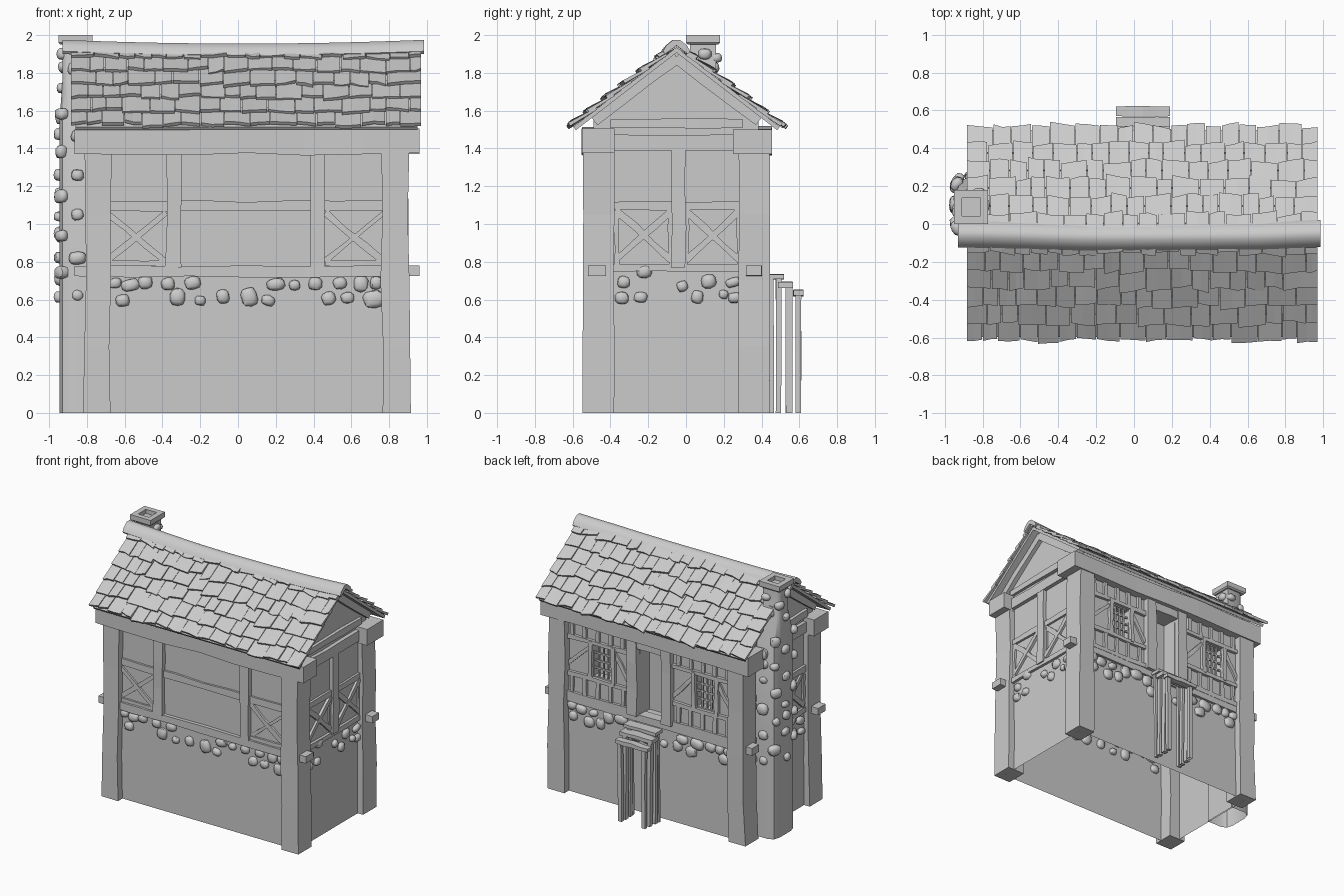
import bpy, bmesh, math, random
from mathutils import Vector, Matrix

if "Cube" in bpy.data.objects:
    bpy.data.objects.remove(bpy.data.objects["Cube"])

random.seed(7)
V = Vector
R = lambda a: random.uniform(-a, a)


def finish(bm, name, smooth=False, open_base=False):
    if open_base:
        low = [f for f in bm.faces if all(v.co.z < 1e-4 for v in f.verts)]
        bmesh.ops.delete(bm, geom=low, context='FACES_ONLY')
    bmesh.ops.recalc_face_normals(bm, faces=bm.faces[:])
    me = bpy.data.meshes.new(name)
    bm.to_mesh(me)
    bm.free()
    ob = bpy.data.objects.new(name, me)
    bpy.context.collection.objects.link(ob)
    if smooth:
        bpy.ops.object.select_all(action='DESELECT')
        ob.select_set(True)
        bpy.context.view_layer.objects.active = ob
        bpy.ops.object.shade_smooth_by_angle(angle=math.radians(40))
    return ob


def loft(bm, rings):
    vs = [[bm.verts.new(p) for p in r] for r in rings]
    n = len(vs[0])
    for a, b in zip(vs, vs[1:]):
        for i in range(n):
            bm.faces.new((a[i], a[(i + 1) % n], b[(i + 1) % n], b[i]))
    bm.faces.new(vs[0][::-1])
    bm.faces.new(vs[-1])


def timber(bm, p0, p1, w, d, n, jit=.004, seg=3):
    """Slightly crooked beam; w across, d along the normal n."""
    p0, p1, n = V(p0), V(p1), V(n)
    side = (p1 - p0).cross(n).normalized()
    rings = []
    for i in range(seg + 1):
        c = p0.lerp(p1, i / seg) + side * R(jit) + n * R(jit * .5)
        a, b = side * (w / 2 + R(jit)), n * (d / 2 + R(jit * .5))
        rings.append([c - a - b, c + a - b, c + a + b, c - a + b])
    loft(bm, rings)


def box(bm, lo, hi):
    x0, y0, z0 = lo
    x1, y1, z1 = hi
    loft(bm, [[(x0, y0, z), (x1, y0, z), (x1, y1, z), (x0, y1, z)] for z in (z0, z1)])


def stone(bm, p, n, r):
    n = V(n).normalized()
    m = Matrix.Translation(p) @ n.to_track_quat('Z', 'Y').to_matrix().to_4x4() @ Matrix.Rotation(R(.35), 4, 'Z')
    sx, sy = r * random.uniform(.8, 1.15), r * random.uniform(.7, 1.0)
    for v in bmesh.ops.create_icosphere(bm, subdivisions=2, radius=1)['verts']:
        c = v.co.copy()
        c = V([math.copysign(abs(t) ** .75, t) for t in c]) * (1 + R(.06))
        v.co = m @ V((c.x * sx, c.y * sy, c.z * .03))


X0, X1, Y0, Y1, YC = -.77, .86, -.49, .385, -.05
# each wall: (map from (u, z) to 3D, outward normal)
FRONT = (lambda u, z: V((u, Y0, z)), V((0, -1, 0)))
BACK = (lambda u, z: V((u, Y1, z)), V((0, 1, 0)))
RIGHT = (lambda u, z: V((X1, u, z)), V((1, 0, 0)))
LEFT = (lambda u, z: V((X0, u, z)), V((-1, 0, 0)))


def strip(bm, wall, a, b, w, d=.04, seg=3):
    timber(bm, wall[0](*a), wall[0](*b), w, d, wall[1], seg=seg)


# house body with door and window recesses, open underneath
bm = bmesh.new()
prof = [(Y0, 0), (Y1, 0), (Y1, 1.57), (YC, 1.91), (Y0, 1.57)]
loft(bm, [[(x, y, z) for y, z in prof] for x in (X0, X1)])
body = finish(bm, "house_body")
bm = bmesh.new()
box(bm, (-.075, Y1 - .12, .77), (.135, .6, 1.31))
WIN = (-.45, .46)
for x in WIN:
    box(bm, (x - .08, Y1 - .06, .975), (x + .08, .6, 1.22))
cutter = finish(bm, "opening_cutter")
cutter.hide_render = True
mod = body.modifiers.new("openings", 'BOOLEAN')
mod.operation, mod.object, mod.solver = 'DIFFERENCE', cutter, 'EXACT'
bpy.context.view_layer.objects.active = body
bpy.ops.object.modifier_apply(modifier=mod.name)
bpy.data.objects.remove(cutter)
bm = bmesh.new()
bm.from_mesh(body.data)
bmesh.ops.delete(bm, geom=[f for f in bm.faces if all(v.co.z < 1e-4 for v in f.verts)], context='FACES_ONLY')
bm.to_mesh(body.data)
bm.free()

# corner posts
bm = bmesh.new()
for x in (-.75, .84):
    for y in (-.463, .36):
        timber(bm, (x, y, 0), (x * .985, y, 1.4), .142, .165, (0, 1, 0), .006, 4)
finish(bm, "corner_posts", open_base=True)

# eave beams and floor sill beams running past the posts
bm = bmesh.new()
for y, w in ((-.463, .175), (.353, .2)):
    timber(bm, (-.865, y, 1.44), (.962, y, 1.44), .14, w, (0, 1, 0), .006, 6)
finish(bm, "eave_beams")
bm = bmesh.new()
for y, w in ((-.472, .095), (.36, .085)):
    timber(bm, (-.865, y, .75), (.96, y, .75), .058, w, (0, 1, 0), .004, 6)
finish(bm, "sill_beams")

# front framing: two studs, rail, cross-braced end panels
bm = bmesh.new()
strip(bm, FRONT, (-.70, 1.095), (.78, 1.095), .05, .03, 6)
for u in (-.34, .423):
    strip(bm, FRONT, (u, .77), (u, 1.4), .078, .07)
for u0, u1 in ((-.70, -.38), (.46, .77)):
    strip(bm, FRONT, (u0, 1.06), (u1, .8), .035, .03)
    strip(bm, FRONT, (u0, .8), (u1, 1.06), .03, .022)
    strip(bm, FRONT, (u0, .79), (u1, .79), .03, .03)
finish(bm, "front_framing")

# side framing: centre stud, rails, crosses, tie and gable rafters
for name, wall in (("right", RIGHT), ("left", LEFT)):
    bm = bmesh.new()
    for z, w, d in ((.765, .04, .04), (1.095, .045, .04), (1.43, .08, .06), (1.53, .05, .05)):
        strip(bm, wall, (-.40, z), (.30, z), w, d)
    strip(bm, wall, (-.04, .77), (-.04, 1.4), .08, .06)
    for u0, u1 in ((-.365, -.08), (0, .285)):
        strip(bm, wall, (u0, .81), (u1, 1.07), .035, .04)
        strip(bm, wall, (u0, 1.07), (u1, .81), .035, .03)
        for u in (u0, u1):
            strip(bm, wall, (u, .77), (u, 1.09), .025, .03)
    for s in (-1, 1):
        strip(bm, wall, (YC, 1.885), (YC + s * .44, 1.55), .065, .07)
    finish(bm, name + "_framing")

# back framing around door and windows
bm = bmesh.new()
for u in (-.12, .18):
    strip(bm, BACK, (u, .77), (u, 1.4), .085, .09)
strip(bm, BACK, (-.1, 1.34), (.16, 1.34), .07, .07)
for u0, u1, c in ((-.69, -.16, WIN[0]), (.22, .78, WIN[1])):
    for z in (.79, .95, 1.245):
        strip(bm, BACK, (u0, z), (u1, z), .035, .045)
    for i in range(5):
        u = u0 + (u1 - u0) * (i + .5) / 5
        strip(bm, BACK, (u, .79), (u, .95), .03, .035, 1)
        strip(bm, BACK, (u, 1.25), (u, 1.39), .03, .035, 1)
    for u in (c - .1, c + .1):
        strip(bm, BACK, (u, .95), (u, 1.25), .035, .05)
    strip(bm, BACK, (u0, 1.0), (c - .11, 1.2), .03, .03)
    strip(bm, BACK, (u1, 1.0), (c + .11, 1.2), .03, .03)
finish(bm, "back_framing")
bm = bmesh.new()
for c in WIN:
    for i in (-1, 0, 1):
        timber(bm, (c + i * .04, Y1 - .01, .97), (c + i * .04, Y1 - .01, 1.23), .012, .012, (0, 1, 0), 0, 1)
        z = 1.1 + i * .06
        timber(bm, (c - .085, Y1 - .01, z), (c + .085, Y1 - .01, z), .012, .012, (0, 1, 0), 0, 1)
finish(bm, "window_grates")

# roof boards and rows of ragged shingles
SL = V((0, .792, -.61))
boards, sh = bmesh.new(), bmesh.new()
for s in (-1, 1):
    d, n = V((0, s * SL.y, SL.z)), V((0, s * .61, .792))
    top = V((0, YC, 1.935))
    e = top + d * .69
    loft(boards, [[(x, p.y, p.z) for p in (top, e, e - n * .022, top - V((0, 0, .028)))] for x in (-.86, .95)])
    top = V((0, YC, 1.945))
    for row in range(6):
        low = .705 * (row + 1) / 6
        x = -.885
        while x < .96:
            x2 = x + random.uniform(.075, .15)
            if x2 > .91:
                x2 = .97
            drop, lift, skew = R(.014), .022 + R(.006), R(.012)
            rings = []
            for k, t in enumerate((0, .5, 1)):
                b = low + drop + skew * (t - .5) * 2 + R(.006)
                u = top + d * max(low - .165, 0)
                q = top + d * b + n * (lift + R(.003))
                xx = x + .002 + (x2 - x - .004) * t
                rings.append([(xx, p.y, p.z) for p in (u, q, q - n * .02, u - n * .012)])
            loft(sh, rings)
            x = x2
finish(boards, "roof_boards")
finish(sh, "roof_shingles")

# sagging ridge cap
bm = bmesh.new()
rings = []
for i in range(13):
    t = i / 12
    x, z = -.93 + 1.915 * t, 1.955 + .02 * (2 * t - 1) ** 2
    y = -.052 - .018 * math.sin(t * math.pi) + R(.003)
    rings.append([(x, y + a, z + b) for a, b in
                  ((-.072, -.06), (-.055, -.03), (-.018, 0), (.018, 0), (.055, -.03), (.072, -.06), (.06, -.075), (0, -.03), (-.06, -.075))])
loft(bm, rings)
finish(bm, "ridge_cap", smooth=True)

# chimney stack, tapering to a neck, with a hollow cap
wide = [(-.76, -.04), (-.89, -.04), (-.93, -.02), (-.945, .03), (-.945, .17), (-.93, .22), (-.89, .24), (-.76, .24)]
neck = [(-.79, .02), (-.9, .02), (-.92, .028), (-.93, .045), (-.93, .13), (-.92, .15), (-.9, .16), (-.79, .16)]
bm = bmesh.new()
loft(bm, [[(x, y, z) for x, y in r] for r, z in ((wide, 0), (wide, .8), (wide, 1.55), (neck, 1.75), (neck, 1.965))])
finish(bm, "chimney_stack", smooth=True, open_base=True)
bm = bmesh.new()
loft(bm, [[(-.86 + a * h, .09 + b * h, z) for a, b in ((-1, -1), (1, -1), (1, 1), (-1, 1))]
          for h, z in ((.08, 1.95), (.09, 1.96), (.09, 2.0), (.048, 2.0), (.048, 1.968))])
finish(bm, "chimney_cap")

# rubble stones set into walls and chimney
bm = bmesh.new()
up = (-.65, -.57, -.49, -.37, -.24, .2, .3, .41, .54, .65, .73)
down = (-.61, -.32, -.2, -.08, .06, .16, .48, .58, .72)
for wall in (FRONT, BACK):
    for us, z in ((up, .68), (down, .605)):
        for u in us:
            stone(bm, wall[0](u, z + R(.012)), wall[1], random.uniform(.035, .053))
for wall in (RIGHT, LEFT):
    for u, z in ((-.34, .61), (-.33, .69), (-.24, .62), (-.22, .74), (-.02, .67), (.06, .61), (.12, .69), (.2, .62), (.25, .7), (.26, .6)):
        stone(bm, wall[0](u, z + R(.01)), wall[1], random.uniform(.03, .048))
finish(bm, "wall_stones", smooth=True)
bm = bmesh.new()
spots = [((-.85, -.04), (0, -1, 0)), ((-.935, -.01), (-1, -.6, 0)), ((-.945, .1), (-1, 0, 0)),
         ((-.935, .21), (-1, .6, 0)), ((-.85, .24), (0, 1, 0))]
for row in range(10):
    for k, ((x, y), n) in enumerate(spots):
        if (row + k) % 2 == 0 or random.random() < .2:
            stone(bm, V((x, y + R(.015), .62 + row * .107 + R(.02))), n, random.uniform(.033, .048))
for p, n in (((-.93, .08, 1.72), (-1, 0, 0)), ((-.86, .165, 1.76), (0, 1, 0)), ((-.92, .14, 1.83), (-1, .5, 0)),
             ((-.82, .16, 1.88), (0, 1, 0)), ((-.93, .06, 1.9), (-1, 0, 0)), ((-.79, .1, 1.9), (1, 0, 0)), ((-.87, .02, 1.82), (0, -1, 0))):
    stone(bm, V(p), n, .034)
finish(bm, "chimney_stones", smooth=True)

# back steps: stacked treads on tall thin legs
bm = bmesh.new()
for y, w, z in ((.475, .085, .722), (.525, .08, .68), (.595, .052, .635)):
    timber(bm, (-.095, y, z), (.19, y, z), .028, w, (0, 1, 0), .003, 4)
finish(bm, "step_treads")
bm = bmesh.new()
for x in (-.06, .155):
    for y, w, z in ((.453, .022, .72), (.49, .028, .72), (.545, .036, .68), (.595, .03, .635)):
        timber(bm, (x + R(.012), y, 0), (x + R(.012), y, z), .032, w, (0, 1, 0), .002, 2)
finish(bm, "step_legs", open_base=True)
